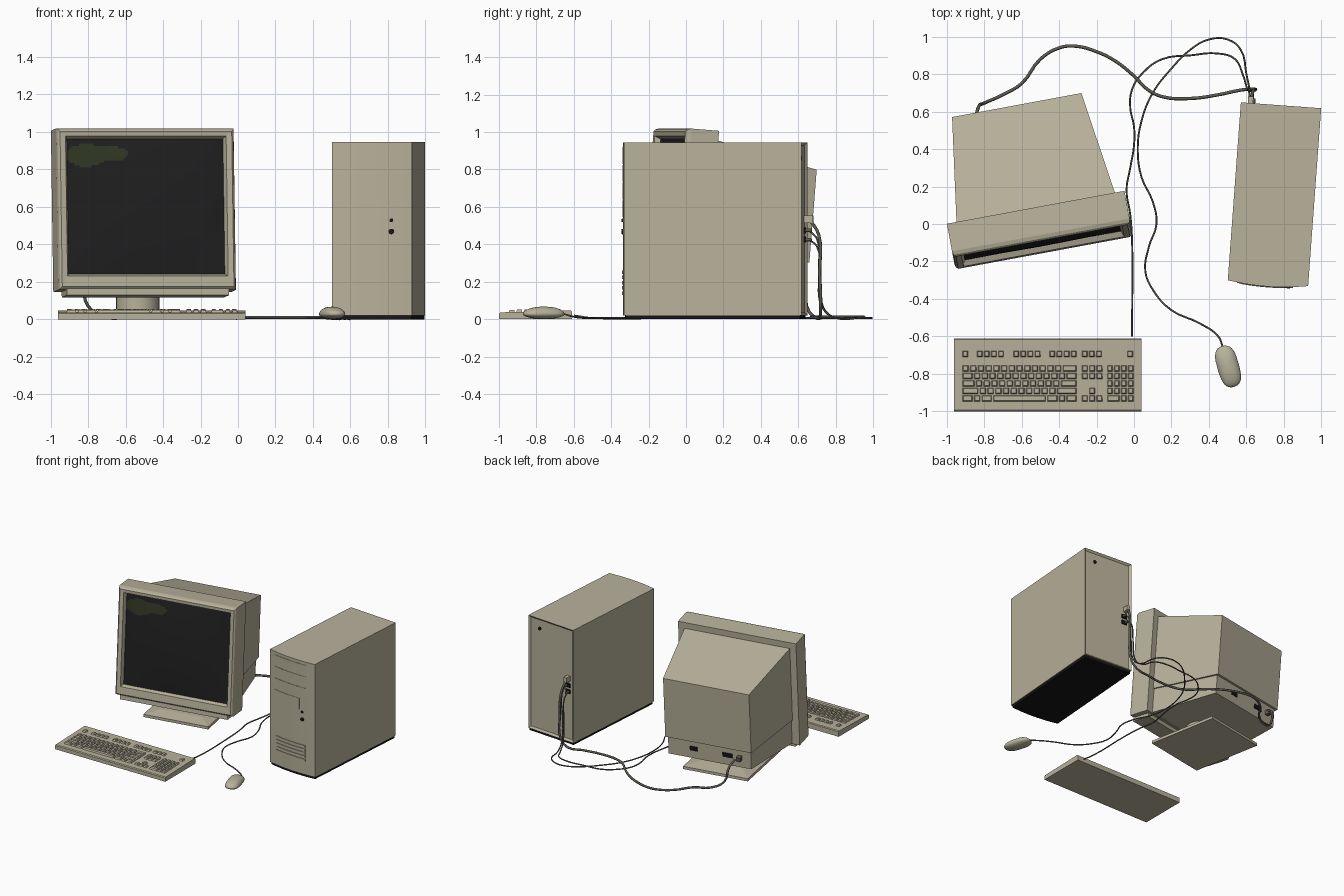
import bpy, bmesh, math
from mathutils import Matrix, Vector

if "Cube" in bpy.data.objects:
    bpy.data.objects.remove(bpy.data.objects["Cube"])

T, R = Matrix.Translation, Matrix.Rotation
I = Matrix.Identity(4)

def material(name, rgb):
    m = bpy.data.materials.new(name)
    m.diffuse_color = (*rgb, 1)
    m.use_nodes = True
    m.node_tree.nodes["Principled BSDF"].inputs["Base Color"].default_value = m.diffuse_color
    return m

BEIGE = material("beige plastic", (0.48, 0.445, 0.33))
SCREEN = material("dark screen glass", (0.014, 0.014, 0.015))
GREEN = material("dim green reflection", (0.030, 0.038, 0.017))
BLACK = material("black plastic", (0.008, 0.008, 0.008))
CABLE = material("cable grey", (0.11, 0.105, 0.085))

def finish(name, bm, mat, M=I, smooth=False, bevel=0, normals=True):
    if normals:
        bmesh.ops.recalc_face_normals(bm, faces=bm.faces)
    me = bpy.data.meshes.new(name)
    bm.to_mesh(me)
    bm.free()
    ob = bpy.data.objects.new(name, me)
    bpy.context.collection.objects.link(ob)
    ob.matrix_world = M
    me.materials.append(mat)
    if bevel:
        b = ob.modifiers.new("bevel", "BEVEL")
        b.width, b.segments, b.limit_method = bevel, 2, "ANGLE"
    if smooth:
        bpy.ops.object.select_all(action="DESELECT")
        bpy.context.view_layer.objects.active = ob
        ob.select_set(True)
        bpy.ops.object.shade_smooth_by_angle(angle=math.radians(35))
    return ob

def add_loft(bm, rings):
    """Skin equal-length rings and cap both ends."""
    vs = [[bm.verts.new(p) for p in ring] for ring in rings]
    n = len(rings[0])
    for a, b in zip(vs, vs[1:]):
        for i in range(n):
            bm.faces.new((a[i], a[(i + 1) % n], b[(i + 1) % n], b[i]))
    bm.faces.new(vs[0])
    bm.faces.new(vs[-1])

def loft(name, rings, mat=BEIGE, M=I, **kw):
    bm = bmesh.new()
    add_loft(bm, rings)
    return finish(name, bm, mat, M, **kw)

def upright(y, hw, lo, hi):      # rectangle facing the front
    return [(-hw, y, lo), (hw, y, lo), (hw, y, hi), (-hw, y, hi)]

def flat(z, x0, x1, y0, y1):     # rectangle lying flat
    return [(x0, y0, z), (x1, y0, z), (x1, y1, z), (x0, y1, z)]

def box(name, x, y, z, mat=BEIGE, M=I, **kw):
    return loft(name, [flat(z[0], *x, *y), flat(z[1], *x, *y)], mat, M, **kw)

def cylinder(name, M, r, h, mat=BEIGE, n=32):
    bm = bmesh.new()
    bmesh.ops.create_cone(bm, cap_ends=True, segments=n, radius1=r, radius2=r, depth=h)
    return finish(name, bm, mat, M, smooth=True)

# ---- monitor: turned to the side, head tilted back ----
STAND = T((-0.4915, -0.091, 0)) @ R(math.radians(10.5), 4, "Z")
HEAD = STAND @ T((0, 0, 0.6)) @ R(math.radians(-4.6), 4, "X")
loft("monitor_bezel", [upright(*r) for r in (
    (0.15, 0.482, -0.445, 0.42), (0.0, 0.482, -0.445, 0.42), (-0.02, 0.477, -0.44, 0.414),
    (-0.03, 0.466, -0.43, 0.402), (-0.027, 0.436, -0.372, 0.377),
    (0.004, 0.424, -0.36, 0.365), (0.02, 0.424, -0.36, 0.365))], M=HEAD)
box("bezel_lip", (-0.44, 0.44), (-0.02, 0.13), (-0.475, -0.44), M=HEAD)
loft("monitor_body", [upright(0.14, 0.432, -0.24, 0.372), upright(0.72, 0.351, -0.24, 0.257)], M=HEAD)
loft("monitor_lower_body", [upright(0.14, 0.422, -0.44, -0.235), upright(0.70, 0.338, -0.39, -0.235)], M=HEAD)

# curved screen, green patch picked by an ellipse rule
bm = bmesh.new()
NX, NZ = 64, 56
grid = []
for j in range(NZ + 1):
    for i in range(NX + 1):
        s, t = 2 * i / NX - 1, 2 * j / NZ - 1
        grid.append(bm.verts.new((0.425 * s, 0.004 - 0.022 * (1 - s * s) * (1 - t * t), 0.0025 + 0.363 * t)))
for j in range(NZ):
    for i in range(NX):
        k = j * (NX + 1) + i
        f = bm.faces.new((grid[k], grid[k + 1], grid[k + NX + 2], grid[k + NX + 1]))
        c = f.calc_center_median()
        left = ((c.x + 0.32) / 0.105) ** 2 + ((c.z - 0.275) / 0.062) ** 2
        right = ((c.x + 0.20) / 0.105) ** 2 + ((c.z - 0.285) / 0.042) ** 2
        f.material_index = int(min(left, right) < 1)
finish("screen", bm, SCREEN, HEAD, smooth=True, normals=False).data.materials.append(GREEN)

# rear sockets, neck and foot
for n, (x, w, m) in enumerate(((0.13, 0.03, BLACK), (-0.146, 0.04, BLACK), (-0.25, 0.016, CABLE))):
    box(f"monitor_socket_{n}", (x - w, x + w), (0.69, 0.706 if m is BLACK else 0.74), (-0.325, -0.29), m, HEAD)
cylinder("monitor_neck", STAND @ T((0, 0.24, 0.09)), 0.115, 0.14)
loft("monitor_foot", [flat(0, -0.265, 0.265, -0.02, 0.57), flat(0.022, -0.265, 0.265, -0.02, 0.57),
                      flat(0.04, -0.17, 0.17, 0.08, 0.45)], M=STAND)

# ---- tower ----
TOWER = T((0.75, 0.159, 0)) @ R(math.radians(-4.2), 4, "Z")
HW, HD = 0.215, 0.476

def front_y(x):                  # bowed front
    return -HD - 0.018 * (1 - (x / HW) ** 2)

def footprint(z, k=1.0):
    pts = [(HW, HD), (-HW, HD)] + [(x, front_y(x)) for x in (HW * (i / 6 - 1) for i in range(13))]
    return [(x * k, y * k, z) for x, y in pts]

bm = bmesh.new()
add_loft(bm, [footprint(0.02), footprint(0.945)])
bmesh.ops.recalc_face_normals(bm, faces=bm.faces)
rear = [f for f in bm.faces if f.normal.y > 0.9]
bmesh.ops.inset_region(bm, faces=rear, thickness=0.022, depth=-0.014)
finish("tower_case", bm, BEIGE, TOWER, smooth=True)
loft("tower_base", [footprint(0, 0.98), footprint(0.022, 0.98)], BLACK, TOWER)

def front_plate(name, x0, x1, z0, z1, d):
    rings = []
    for i in range(9):
        x = x0 + (x1 - x0) * i / 8
        y = front_y(x)
        rings.append([(x, y + 0.004, z0), (x, y - d, z0), (x, y - d, z1), (x, y + 0.004, z1)])
    loft(name, rings, M=TOWER)

for i in range(4):
    z = 0.92 - 0.095 * i
    front_plate(f"drive_bay_{i}", -0.165, 0.135 if i < 3 else 0.08, z - 0.09, z, 0.003)
for i in range(5):
    z = 0.13 + 0.028 * i
    front_plate(f"vent_slat_{i}", -0.145, 0.135, z, z + 0.018, 0.005)
for n, z, r in (("power_button", 0.468, 0.015), ("reset_button", 0.528, 0.010)):
    cylinder(n, TOWER @ T((0.105, front_y(0.105), z)) @ R(math.pi / 2, 4, "X"), r, 0.012, BLACK, 16)
cylinder("rear_lock", TOWER @ T((0.115, HD - 0.012, 0.86)) @ R(math.pi / 2, 4, "X"), 0.013, 0.012, BLACK, 16)
for i, z in enumerate((0.425, 0.475)):
    box(f"rear_port_{i}", (-0.178, -0.135), (HD - 0.02, HD - 0.006), (z - 0.016, z + 0.016), BLACK, TOWER)
    cylinder(f"cable_plug_{i}", TOWER @ T((-0.165 + 0.018 * i, HD + 0.006, z)) @ R(math.pi / 2, 4, "X"),
             0.009, 0.04, CABLE, 12)
box("video_plug", (-0.178, -0.150), (HD - 0.015, HD + 0.035), (0.515, 0.555), BEIGE, TOWER)

# ---- keyboard ----
prof = [(-1, 0), (-0.61, 0), (-0.61, 0.041), (-0.617, 0.046), (-0.993, 0.036), (-1, 0.03)]
loft("keyboard_case", [[(x, y, z) for y, z in prof] for x in (-0.96, 0.04)])
bm = bmesh.new()

def key(x0, x1, y, h=0.034):
    g, s = 0.003, 0.006
    z = 0.036 + (y + 0.993) * 0.0266
    x0, x1, y0, y1 = x0 + g, x1 - g, y - h / 2, y + h / 2
    add_loft(bm, [flat(z - 0.004, x0, x1, y0, y1), flat(z + 0.012, x0 + s, x1 - s, y0 + s, y1 - s / 2)])

U = 0.0412
rows = [[1] * 13 + [2], [1.5] + [1] * 12 + [1.5], [1.75] + [1] * 11 + [2.25],
        [2.25] + [1] * 10 + [2.75], [1.5, 1, 1.5, 7, 1.5, 1, 1.5]]
for r, widths in enumerate(rows):
    x, y = -0.92, -0.772 - 0.04 * r
    for w in widths:             # letter block
        key(x, x + w * U, y)
        x += w * U
    for c in range(3):           # navigation and arrow keys
        if r < 2 or r == 4 or (r == 3 and c == 1):
            key(-0.282 + 0.039 * c, -0.243 + 0.039 * c, y)
    for c in range(4):           # number pad
        if r < 4 or c > 1:
            key(-0.147 + 0.037 * c, -0.11 + 0.037 * c, y)
    if r == 4:
        key(-0.147, -0.073, y)
for x, n in ((-0.92, 1), (-0.843, 4), (-0.648, 4), (-0.455, 4), (-0.282, 3), (-0.04, 1)):
    for c in range(n):           # function row
        key(x + 0.038 * c, x + 0.038 * (c + 1), -0.695)
finish("keyboard_keys", bm, BEIGE)

# ---- mouse: squared-off dome with a raised button shell ----
def mouse_part(name, k, cut=None):
    bm = bmesh.new()
    bmesh.ops.create_uvsphere(bm, u_segments=40, v_segments=20, radius=1)
    for v in bm.verts:
        q = (v.co.x ** 4 + v.co.y ** 4) ** 0.25
        f = math.hypot(v.co.x, v.co.y) ** 0.75 / q if q > 1e-6 else 0
        f *= math.hypot(v.co.x, v.co.y) ** 0.25
        f = 0.5 * f + 0.5
        v.co = Vector((0.058 * f * v.co.x, 0.112 * f * v.co.y, (0.04 if v.co.z > 0 else 0.026) * v.co.z)) * k
    if cut:
        bmesh.ops.bisect_plane(bm, geom=bm.verts[:] + bm.edges[:] + bm.faces[:], plane_co=(0, cut, 0),
                               plane_no=(0, 1, 0), clear_inner=True)
    finish(name, bm, BEIGE, T((0.503, -0.762, 0.027)) @ R(math.radians(16), 4, "Z"), smooth=True)

mouse_part("mouse_body", 1)
mouse_part("mouse_buttons", 1.025, 0.035)

# ---- cables: floor points plus raised ends ----
def cable(name, start, floor, end, r):
    pts = start + [(x, y, r + 0.001) for x, y in floor] + end
    cu = bpy.data.curves.new(name, "CURVE")
    cu.dimensions, cu.bevel_depth, cu.bevel_resolution, cu.resolution_u = "3D", r, 1, 4
    cu.use_fill_caps = True
    sp = cu.splines.new("BEZIER")
    sp.bezier_points.add(len(pts) - 1)
    for b, p in zip(sp.bezier_points, pts):
        b.co = p
        b.handle_left_type = b.handle_right_type = "AUTO"
    cu.materials.append(CABLE)
    ob = bpy.data.objects.new(name, cu)
    bpy.context.collection.objects.link(ob)

cable("monitor_cable", [(-0.845, 0.57, 0.235), (-0.83, 0.625, 0.19), (-0.80, 0.645, 0.07)],
      [(-0.70, 0.69), (-0.60, 0.75), (-0.50, 0.88), (-0.40, 0.94), (-0.32, 0.95), (-0.2, 0.92), (-0.1, 0.87),
       (0, 0.79), (0.07, 0.72), (0.15, 0.68), (0.3, 0.67), (0.45, 0.69), (0.57, 0.715)],
      [(0.63, 0.72, 0.06), (0.645, 0.715, 0.25), (0.635, 0.71, 0.45), (0.622, 0.66, 0.535)], 0.009)
cable("keyboard_cable", [(-0.01, -0.60, 0.02)],
      [(-0.01, -0.5), (-0.01, -0.1), (-0.02, 0.05), (-0.04, 0.18), (-0.02, 0.3), (0, 0.42), (0, 0.52),
       (-0.02, 0.62), (-0.01, 0.72), (0.05, 0.81), (0.15, 0.88), (0.3, 0.9), (0.45, 0.91), (0.54, 0.88), (0.58, 0.8)],
      [(0.60, 0.735, 0.06), (0.61, 0.715, 0.25), (0.615, 0.70, 0.39), (0.618, 0.655, 0.425)], 0.005)
cable("mouse_cable", [(0.475, -0.66, 0.03), (0.45, -0.60, 0.012)],
      [(0.35, -0.53), (0.2, -0.46), (0.1, -0.35), (0.06, -0.25), (0.08, -0.12), (0.12, 0), (0.1, 0.12), (0.04, 0.25),
       (0.02, 0.4), (0.04, 0.55), (0.1, 0.7), (0.2, 0.83), (0.3, 0.93), (0.4, 0.985), (0.5, 0.985), (0.57, 0.93), (0.6, 0.8)],
      [(0.615, 0.73, 0.06), (0.625, 0.71, 0.25), (0.635, 0.70, 0.43), (0.636, 0.655, 0.475)], 0.005)
